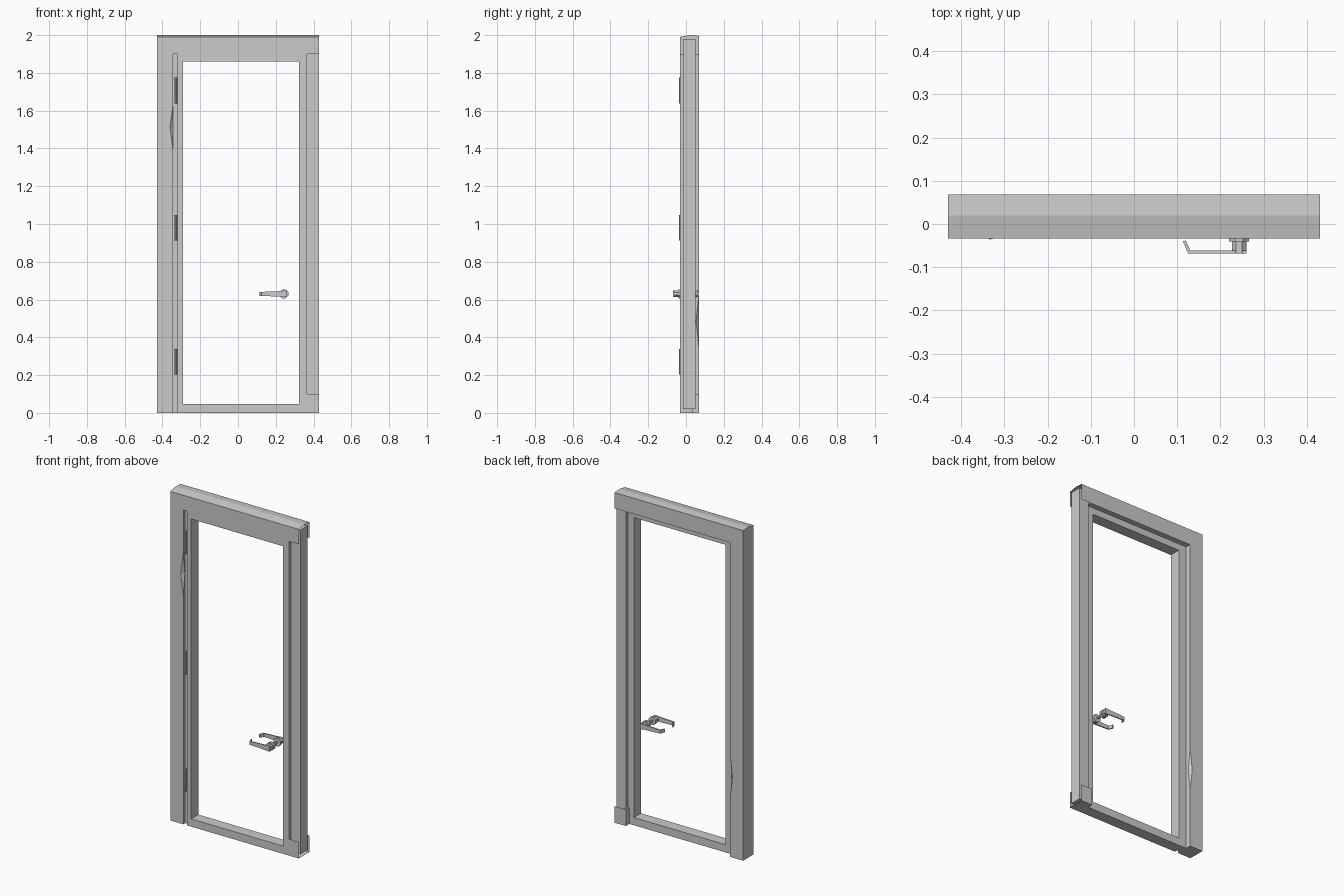
import bpy, bmesh, math
from mathutils import Vector

if "Cube" in bpy.data.objects:
    bpy.data.objects.remove(bpy.data.objects["Cube"])

FRONT, BACK = -0.033, 0.068      # depth of the outer frame


def finish(name, bm, recalc=True):
    if recalc:
        bmesh.ops.recalc_face_normals(bm, faces=bm.faces)
    me = bpy.data.meshes.new(name)
    bm.to_mesh(me)
    bm.free()
    ob = bpy.data.objects.new(name, me)
    bpy.context.collection.objects.link(ob)
    return ob


def box(name, x, y, z):
    bm = bmesh.new()
    bmesh.ops.create_cube(bm, size=1)
    for v in bm.verts:
        v.co = [(a + b) / 2 + c * (b - a) for (a, b), c in zip((x, y, z), v.co)]
    return finish(name, bm)


def ring(name, x, z, hx, hz, y):
    """Rectangular frame with a rectangular opening, extruded along y."""
    bm = bmesh.new()
    loops = []
    for yy in y:
        for (a, b), (c, d) in ((x, z), (hx, hz)):
            loops.append([bm.verts.new((px, yy, pz))
                          for px, pz in ((a, c), (b, c), (b, d), (a, d))])
    fo, fi, bo, bi = loops
    for p, q in ((fo, fi), (fi, bi), (bi, bo), (bo, fo)):
        for i in range(4):
            j = (i + 1) % 4
            bm.faces.new((p[i], p[j], q[j], q[i]))
    return finish(name, bm)


def shell(name, profile, xs):
    """Profile (y, z) swept along x: left end capped, right end open,
    last profile side left out of the final segment."""
    bm = bmesh.new()
    rows = [[bm.verts.new((x, *p)) for p in profile] for x in xs]
    n = len(profile)
    bm.faces.new(rows[0])
    for s in range(len(xs) - 1):
        for i in range(n):
            if s == len(xs) - 2 and i == n - 1:
                continue
            j = (i + 1) % n
            bm.faces.new((rows[s][i], rows[s + 1][i], rows[s + 1][j], rows[s][j]))
    bmesh.ops.recalc_face_normals(bm, faces=bm.faces)
    # the cap must look towards -x
    cap = min(bm.faces, key=lambda f: f.calc_center_median().x)
    if cap.normal.x > 0:
        bmesh.ops.reverse_faces(bm, faces=bm.faces)
    return finish(name, bm, False)


def prism(name, x, z, y, r, sides):
    """Faceted cylinder along y."""
    bm = bmesh.new()
    fs = []
    for yy in y:
        fs.append([bm.verts.new((x + r * math.cos(a), yy, z + r * math.sin(a)))
                   for a in [2 * math.pi * (i + .5) / sides for i in range(sides)]])
    for f in fs:
        bm.faces.new(f)
    for i in range(sides):
        j = (i + 1) % sides
        bm.faces.new((fs[0][i], fs[0][j], fs[1][j], fs[1][i]))
    return finish(name, bm)


def dent(ob, start, end, u, v):
    """Cut a shallow diamond notch from an edge of the object."""
    start, end, u, v = map(Vector, (start, end, u, v))
    mid = (start + end) / 2
    out = -(u + v) * 0.5
    bm = bmesh.new()
    for p in (start, end, mid + u, mid + v, start + out, end + out,
              mid + u - v * .3, mid + v - u * .3):
        bm.verts.new(p)
    bmesh.ops.convex_hull(bm, input=bm.verts)
    cutter = finish("notch_cutter", bm)
    cutter.hide_render = True
    m = ob.modifiers.new("notch", "BOOLEAN")
    m.operation, m.object, m.solver = "DIFFERENCE", cutter, "EXACT"
    bpy.context.view_layer.objects.active = ob
    bpy.ops.object.modifier_apply(modifier=m.name)
    bpy.data.objects.remove(cutter)


# hinge-side jamb with its two small notches
jamb = box("hinge_jamb", (-0.43, -0.343), (FRONT, BACK), (0, 1.9))
dent(jamb, (-0.343, FRONT, 1.38), (-0.343, FRONT, 1.64), (-0.017, 0, 0), (0, 0.015, 0))
dent(jamb, (-0.343, BACK, 0.35), (-0.343, BACK, 0.62), (-0.015, 0, 0), (0, -0.015, 0))

# head with a slightly ridged top and an open right end
shell("head", [(FRONT, 1.9), (FRONT, 1.99), (0.02, 2.0), (BACK, 1.996), (BACK, 1.9)],
      [-0.43, 0.365, 0.43])

# open corner at the foot of the lock side
shell("foot_corner", [(FRONT, 0.1), (FRONT, 0), (BACK, 0), (BACK, 0.1)],
      [0.355, 0.365, 0.43])

# recessed lock-side jamb
box("lock_jamb", (0.365, 0.43), (-0.017, 0.05), (0.02, 1.98))

# door leaf: flush front and wider rebated back
hole_x, hole_z = (-0.29, 0.323), (0.047, 1.86)
ring("leaf_front", (-0.319, 0.365), (0, 1.9), hole_x, hole_z, (FRONT, -0.015))
ring("leaf_back", (-0.343, 0.365), (0, 1.9), hole_x, hole_z, (-0.015, 0.035))

# hinges
for i, z in enumerate((0.27, 0.98, 1.707)):
    bpy.ops.mesh.primitive_cylinder_add(vertices=8, radius=0.008, depth=0.136,
                                        location=(-0.332, -0.028, z))
    bpy.context.object.name = f"hinge_{i + 1}"

# handles, front and back
HX, HZ = 0.243, 0.63
prism("spindle", HX, HZ, (-0.03, 0.03), 0.007, 4)
outline = [(0.26, -0.061), (0.13, -0.061), (0.12, -0.038),
           (0.113, -0.04), (0.125, -0.068), (0.26, -0.068)]
for side, s in (("front", 1), ("back", -1)):
    prism(f"rose_{side}", HX, HZ, (-0.04 * s, -0.024 * s), 0.025, 8)
    prism(f"neck_{side}", HX, HZ, (-0.068 * s, -0.03 * s), 0.018, 8)
    bm = bmesh.new()
    rows = []
    for k in (-1, 1):
        # the grip narrows towards its bent tip
        rows.append([bm.verts.new((x, y * s, HZ + k * (0.010 + 0.006 * (x - 0.11) / 0.15)))
                     for x, y in outline])
    n = len(outline)
    for i in range(n):
        j = (i + 1) % n
        bm.faces.new((rows[0][i], rows[0][j], rows[1][j], rows[1][i]))
    for i in range(n // 2 - 1):
        for r in rows:
            bm.faces.new((r[i], r[i + 1], r[n - 2 - i], r[n - 1 - i]))
    finish(f"lever_{side}", bm)
